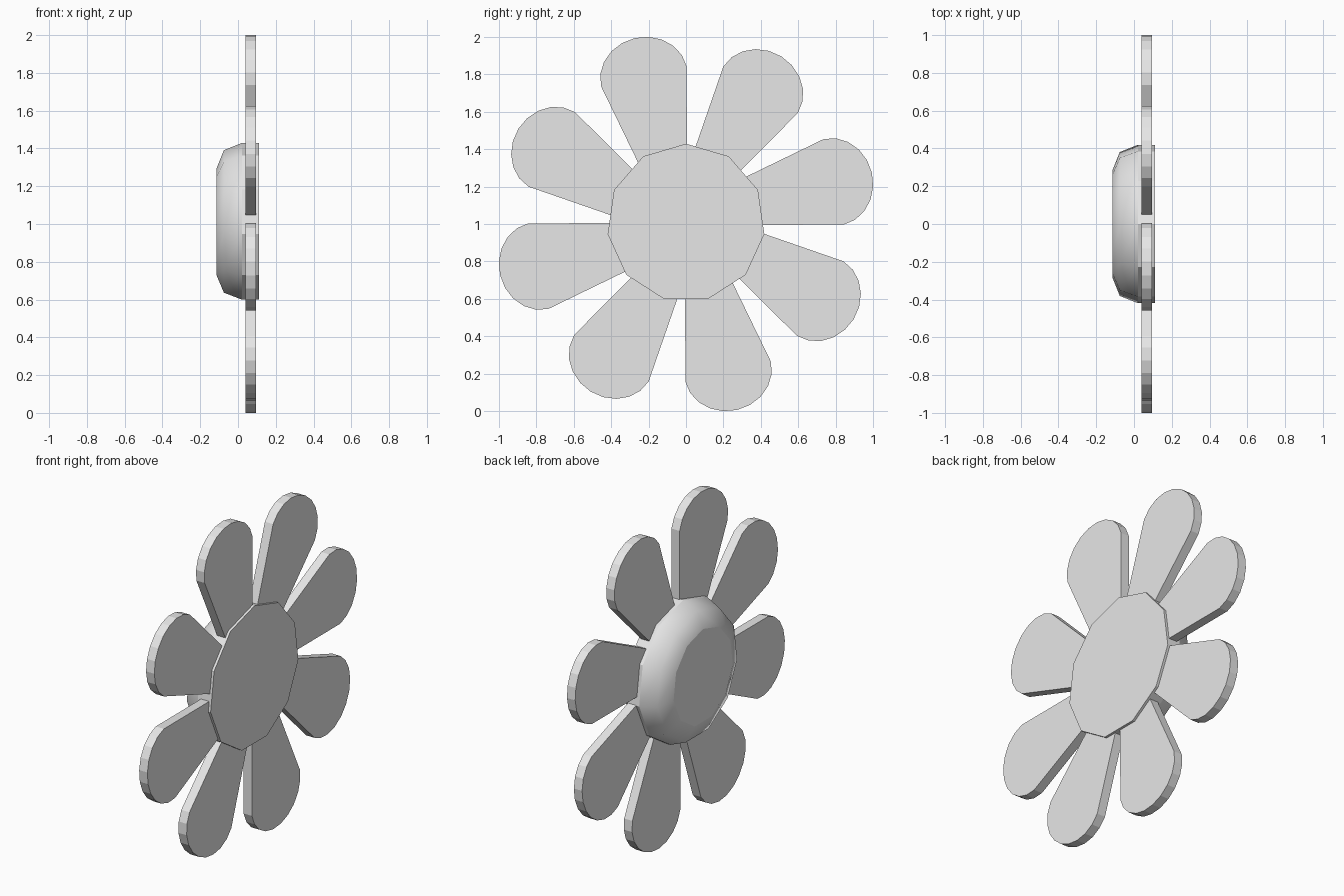
import bpy, bmesh
from math import sin, cos, pi, radians

cube = bpy.data.objects.get("Cube")
if cube:
    bpy.data.objects.remove(cube, do_unlink=True)

grey = bpy.data.materials.new("light_grey")
grey.use_nodes = True
colour = (0.8, 0.8, 0.8, 1)
grey.diffuse_color = colour
grey.node_tree.nodes["Principled BSDF"].inputs["Base Color"].default_value = colour


def finish(name, bm):
    bmesh.ops.recalc_face_normals(bm, faces=bm.faces)
    mesh = bpy.data.meshes.new(name)
    bm.to_mesh(mesh)
    bm.free()
    mesh.materials.append(grey)
    obj = bpy.data.objects.new(name, mesh)
    bpy.context.collection.objects.link(obj)
    return obj


# Domed centre: eleven-sided rings along x, smooth dome, flat rim and caps
SIDES = 11
profile = [(-0.115, 0.285), (-0.075, 0.385), (0.02, 0.423), (0.11, 0.423)]
bm = bmesh.new()
rings = []
for x, r in profile:
    rings.append([bm.verts.new((x, r * sin(2 * pi * i / SIDES), 1.006 + r * cos(2 * pi * i / SIDES)))
                  for i in range(SIDES)])
for k in range(len(rings) - 1):
    for i in range(SIDES):
        j = (i + 1) % SIDES
        face = bm.faces.new((rings[k][i], rings[k][j], rings[k + 1][j], rings[k + 1][i]))
        face.smooth = k < 2
bm.faces.new(rings[0])
bm.faces.new(rings[-1])
finish("flower_centre", bm)

# Petals: tapered plates with an elliptical tip, leaning off the radial line
HALF, BASE, TIP, OFFSET, LEAN = 0.235, 0.82, 0.21, -0.042, radians(13)
STEPS = 10
outline = [(OFFSET + HALF * cos(pi * i / STEPS), BASE + TIP * sin(pi * i / STEPS))
           for i in range(STEPS + 1)]
outline += [(OFFSET - 0.116, 0.3), (OFFSET + 0.116, 0.3)]

for n in range(8):
    a = LEAN + n * pi / 4
    bm = bmesh.new()
    face = bm.faces.new([bm.verts.new((0.04, p * cos(a) - q * sin(a), 1 + p * sin(a) + q * cos(a)))
                         for p, q in outline])
    extruded = bmesh.ops.extrude_face_region(bm, geom=[face])
    bmesh.ops.translate(bm, vec=(0.055, 0, 0),
                        verts=[v for v in extruded["geom"] if isinstance(v, bmesh.types.BMVert)])
    # keep the plate closed on both sides
    if not face.is_valid:
        bmesh.ops.holes_fill(bm, edges=bm.edges)
    finish(f"petal_{n + 1}", bm)
